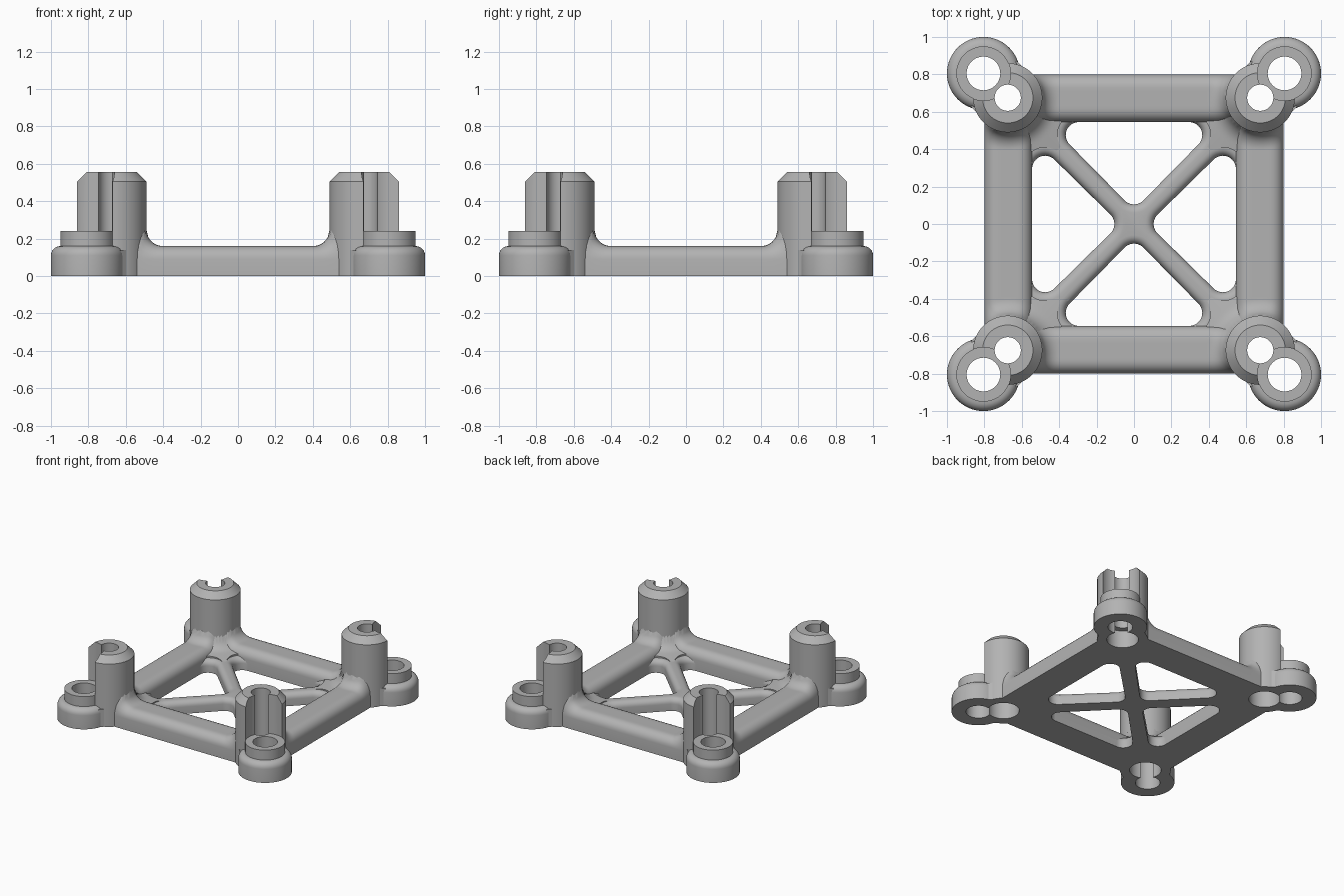
import bpy
import bmesh
from math import pi, sin, cos, hypot, sqrt, radians

if "Cube" in bpy.data.objects:
    bpy.data.objects.remove(bpy.data.objects["Cube"])

BOSS, POST = 0.805, 0.675       # corner axes, same in x and y
POST_R, BOSS_R, COLLAR_R = 0.185, 0.195, 0.145
BAR_IN, BAR_OUT, BAR_H = 0.545, 0.80, 0.16
WEB_H = 0.10
QUARTER = [i * pi / 12 for i in range(7)]
CORNERS = [(sx, sy) for sx in (-1, 1) for sy in (-1, 1)]

grey = bpy.data.materials.new("plain grey")
grey.use_nodes = True
grey.diffuse_color = (0.45, 0.45, 0.45, 1)
grey.node_tree.nodes["Principled BSDF"].inputs["Base Color"].default_value = (0.45, 0.45, 0.45, 1)


def loft(bm, rings):
    """Closed solid through rings of equal point count."""
    rows = [[bm.verts.new(p) for p in ring] for ring in rings]
    n = len(rows[0])
    for a, b in zip(rows, rows[1:]):
        for i in range(n):
            j = (i + 1) % n
            bm.faces.new((a[i], a[j], b[j], b[i]))
    bm.faces.new(rows[0][::-1])
    bm.faces.new(rows[-1])


def turned(bm, profile, x, y, segments=64):
    """Solid of revolution from (radius, height) pairs."""
    loft(bm, [[(x + r * cos(2 * pi * i / segments), y + r * sin(2 * pi * i / segments), z)
               for i in range(segments)] for r, z in profile])


def finish(bm, name):
    bmesh.ops.recalc_face_normals(bm, faces=bm.faces[:])
    mesh = bpy.data.meshes.new(name)
    bm.to_mesh(mesh)
    bm.free()
    mesh.materials.append(grey)
    obj = bpy.data.objects.new(name, mesh)
    bpy.context.collection.objects.link(obj)
    return obj


def four_turned(name, profile, centre):
    bm = bmesh.new()
    for sx, sy in CORNERS:
        turned(bm, profile, sx * centre, sy * centre)
    return finish(bm, name)


def cut(obj, cutters):
    bpy.ops.object.select_all(action="DESELECT")
    bpy.context.view_layer.objects.active = obj
    obj.select_set(True)
    for cutter in cutters:
        mod = obj.modifiers.new("cut", "BOOLEAN")
        mod.operation = "DIFFERENCE"
        mod.solver = "EXACT"
        mod.object = cutter
        bpy.ops.object.modifier_apply(modifier=mod.name)
    bpy.ops.object.shade_smooth_by_angle(angle=radians(30))


def quarter_turn(p, k):
    x, y, z = p
    for _ in range(k):
        x, y = -y, x
    return (x, y, z)


def window_ring(grow, z):
    """Rounded triangle: a hull of three equal discs."""
    r = 0.07 + grow
    pts = []
    for cx, cy, start, sweep in ((0.295, 0.475, -45, 135), (-0.295, 0.475, 90, 135),
                                 (0, 0.175, 225, 90)):
        for i in range(13):
            a = radians(start + sweep * i / 12)
            pts.append((cx + r * cos(a), cy + r * sin(a), z))
    return pts


# Cutters: holes, stepped bores, collar clearance and the four windows
boss_holes = four_turned("boss_hole_cutter", [(0.09, -0.1), (0.09, 0.7)], BOSS)
post_bores = four_turned("post_bore_cutter",
                         [(0.115, -0.1), (0.115, 0.14), (0.07, 0.14), (0.07, 0.7)], POST)
clearance = four_turned("clearance_cutter", [(COLLAR_R, 0.24), (COLLAR_R, 0.7)], BOSS)

bm = bmesh.new()
rings = [window_ring(0, -0.1)]
rings += [window_ring(0.045 * (1 - cos(a)), WEB_H - 0.045 + 0.045 * sin(a)) for a in QUARTER]
rings.append(window_ring(0.045, 0.5))
for k in range(4):
    loft(bm, [[quarter_turn(p, k) for p in ring] for ring in rings])
windows = finish(bm, "window_cutter")
cutters = [boss_holes, post_bores, clearance, windows]
for c in cutters:
    c.hide_render = True

# Corner bosses with a raised collar
profile = [(BOSS_R, 0)] + [(COLLAR_R + 0.05 * cos(a), 0.11 + 0.05 * sin(a)) for a in QUARTER]
bosses = four_turned("corner_bosses", profile + [(COLLAR_R, 0.24)], BOSS)
cut(bosses, [boss_holes, post_bores])

# Chamfered posts, hollowed and opened towards the bosses
posts = four_turned("posts", [(POST_R, 0), (POST_R, 0.505), (0.135, 0.555)], POST)
cut(posts, [boss_holes, post_bores, clearance])


# Rounded side bars that sweep up into the posts
def lift(x, y):
    d = hypot(abs(x) - POST, y - POST) - POST_R
    d = min(max(d, 0), 0.09)
    return 0.09 - sqrt(0.09 ** 2 - (0.09 - d) ** 2)


def bar_section(x):
    r = 0.07
    side = [(BAR_OUT - r + r * cos(a), BAR_H - r + r * sin(a)) for a in QUARTER]
    flat = [(BAR_OUT - r - (BAR_OUT - BAR_IN - 2 * r) * i / 6, BAR_H) for i in range(1, 6)]
    far = [(BAR_IN + BAR_OUT - y, z) for y, z in reversed(side)]
    top = [(x, y, z + lift(x, y) * max(0, (z - BAR_H + r) / r)) for y, z in side + flat + far]
    return [(x, BAR_OUT, 0)] + top + [(x, BAR_IN, 0)]


half = [0.38 + 0.01 * i for i in range(28)]
stations = [-x for x in reversed(half)] + half
for k, name in enumerate(("back_bar", "right_bar", "front_bar", "left_bar")):
    bm = bmesh.new()
    loft(bm, [[quarter_turn(p, k) for p in bar_section(x)] for x in stations])
    cut(finish(bm, name), [boss_holes, post_bores, clearance])

# Crossed struts: a thin slab with the windows cut out
bm = bmesh.new()
s = 0.6
loft(bm, [[(-s, -s, z), (s, -s, z), (s, s, z), (-s, s, z)] for z in (0, WEB_H)])
struts = finish(bm, "cross_struts")
cut(struts, [windows, post_bores])


# Square gussets easing each strut up into its post
def gusset_height(x, y):
    d = hypot(x - POST, y - POST)
    return 0.085 + 0.05 * max(0, (0.47 - d) / 0.285) + lift(x, y)


bm = bmesh.new()
steps = [0.34 + 0.0165 * i for i in range(15)]
for k in range(4):
    loft(bm, [[quarter_turn(p, k) for p in
               [(x, steps[0], 0)] + [(x, y, gusset_height(x, y)) for y in steps]
               + [(x, steps[-1], 0)]] for x in steps])
gussets = finish(bm, "strut_gussets")
cut(gussets, [windows, post_bores])

# Short necks filling the waist between post and boss
bm = bmesh.new()
mid = POST + 0.056
for sx, sy in CORNERS:
    u, v = 0.02, 0.122
    loft(bm, [[(sx * (mid + a), sy * (mid + b), z)
               for a, b in ((-u - v, v - u), (u - v, v + u), (u + v, u - v), (v - u, -u - v))]
              for z in (0, 0.14)])
necks = finish(bm, "corner_necks")
cut(necks, [boss_holes, post_bores])

for c in cutters:
    bpy.data.objects.remove(c)
